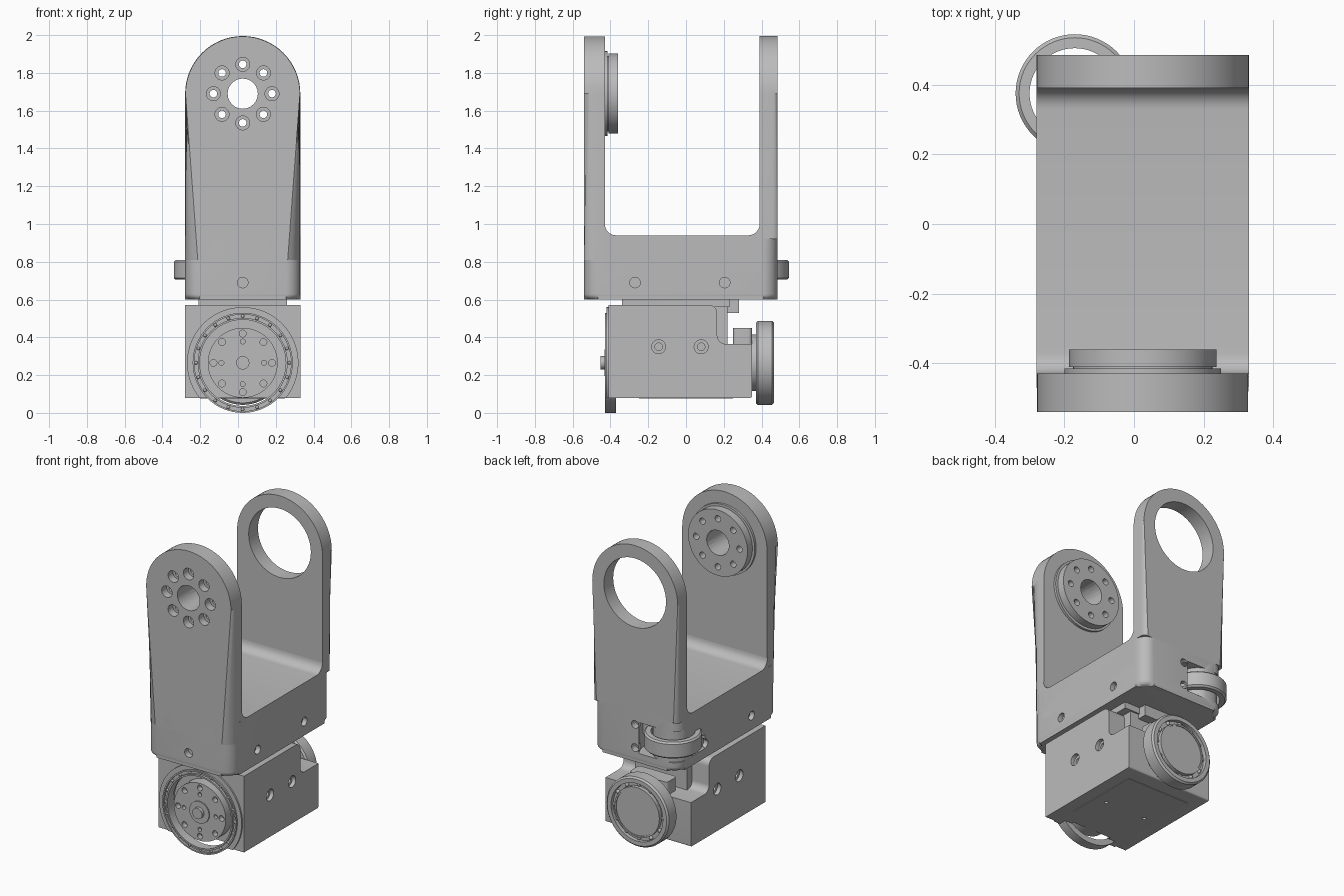
import bpy, bmesh
from math import sin, cos, pi, radians
from mathutils import Vector

old = bpy.data.objects.get("Cube")
if old:
    bpy.data.objects.remove(old, do_unlink=True)

grey = bpy.data.materials.new("machined_grey")
grey.use_nodes = True
grey.diffuse_color = (0.5, 0.5, 0.5, 1)
grey.node_tree.nodes["Principled BSDF"].inputs["Base Color"].default_value = (0.5, 0.5, 0.5, 1)

CX = 0.025            # middle of the bracket
X0, X1 = -0.28, 0.33  # its two sides
ARM_Z = 1.69          # upper pivot height
HUB_Z = 0.265         # lower pivot height
parts = []


def place(axis, u, v, t):
    return Vector({"x": (t, u, v), "y": (u, t, v), "z": (u, v, t)}[axis])


def finish(name, bm, keep=True):
    bmesh.ops.remove_doubles(bm, verts=bm.verts, dist=1e-5)
    bmesh.ops.recalc_face_normals(bm, faces=bm.faces)
    me = bpy.data.meshes.new(name)
    bm.to_mesh(me)
    bm.free()
    me.materials.append(grey)
    ob = bpy.data.objects.new(name, me)
    bpy.context.collection.objects.link(ob)
    if keep:
        parts.append(ob)
    return ob


def rounded(corners, steps=7):
    """Outline of right-angled corners (u, v, radius)."""
    pts = []
    for i, (u, v, r) in enumerate(corners):
        p = Vector((u, v))
        a = (Vector(corners[i - 1][:2]) - p).normalized() * r
        b = (Vector(corners[(i + 1) % len(corners)][:2]) - p).normalized() * r
        if r == 0:
            pts.append(p)
            continue
        for k in range(steps + 1):
            t = k / steps * pi / 2
            pts.append(p + a * (1 - sin(t)) + b * (1 - cos(t)))
    return pts


def rect(u0, u1, v0, v1, r=0):
    return rounded([(u0, v0, r), (u1, v0, r), (u1, v1, r), (u0, v1, r)])


def prism(name, axis, pts, a, b, bevel=0, skip_below=None, keep=True):
    """Extrude an outline from a to b, rounding the rim at a."""
    bm = bmesh.new()
    lo = [bm.verts.new(place(axis, u, v, a)) for u, v in pts]
    hi = [bm.verts.new(place(axis, u, v, b)) for u, v in pts]
    cap = bm.faces.new(lo)
    bm.faces.new(hi)
    for i in range(len(pts)):
        bm.faces.new((lo[i - 1], lo[i], hi[i], hi[i - 1]))
    if bevel:
        rim = [e for e in cap.edges
               if skip_below is None or max(v.co.z for v in e.verts) > skip_below + 0.001]
        bmesh.ops.bevel(bm, geom=rim, offset=bevel, segments=6, profile=0.5, affect="EDGES")
    return finish(name, bm, keep)


def box(name, x, y, z, r=0):
    return prism(name, "z", rect(*x, *y, r), *z)


def lathe_into(bm, axis, u, v, profile, n=64):
    """Spin a closed (radius, depth) profile round an axis."""
    rings = [[bm.verts.new(place(axis, u + r * cos(2 * pi * k / n), v + r * sin(2 * pi * k / n), t))
              for k in range(n)] for r, t in profile]
    for i in range(len(rings)):
        p, q = rings[i - 1], rings[i]
        if profile[i - 1][0] == 0 and profile[i][0] == 0:
            continue
        for k in range(n):
            bm.faces.new((p[k - 1], p[k], q[k], q[k - 1]))


def lathe(name, axis, u, v, profile, keep=True):
    bm = bmesh.new()
    lathe_into(bm, axis, u, v, profile)
    return finish(name, bm, keep)


def cut(ob, cutter):
    mod = ob.modifiers.new("cut", "BOOLEAN")
    mod.object, mod.operation, mod.solver = cutter, "DIFFERENCE", "EXACT"
    mod.use_self = True
    dg = bpy.context.evaluated_depsgraph_get()
    me = bpy.data.meshes.new_from_object(ob.evaluated_get(dg))
    ob.modifiers.clear()
    ob.data = me
    bpy.data.objects.remove(cutter, do_unlink=True)


def drill(ob, axis, holes):
    """Cut stepped holes: (u, v, profile) each."""
    bm = bmesh.new()
    for u, v, profile in holes:
        lathe_into(bm, axis, u, v, profile, 24)
    cut(ob, finish("drill", bm, False))


def plain(r, a, b):
    return [(0, a), (r, a), (r, b), (0, b)]


def stepped(r, a, mid, r2, b):
    return [(0, a), (r, a), (r, mid), (r2, mid), (r2, b), (0, b)]


def circle8(cz, r):
    return [(CX + r * cos(k * pi / 4), cz + r * sin(k * pi / 4)) for k in range(8)]


def arch(base_z, r):
    top = [(CX + r * cos(k * pi / 32), ARM_Z + r * sin(k * pi / 32)) for k in range(33)]
    return [(CX - r, base_z), (CX + r, base_z)] + top


def side_screws(ob, z, r=0.037):
    for s, x in ((1, X1), (-1, X0)):
        drill(ob, "x", [(y, z, stepped(r, x + s * 0.02, x - s * 0.025, 0.02, x - s * 0.08))
                        for y in (-0.145, 0.08)])


# Front arm with bolt circle
front_arm = prism("front_arm", "y", arch(0.81, 0.303), -0.54, -0.43, 0.065, 0.81)
drill(front_arm, "y", [(CX, ARM_Z, plain(0.08, -0.6, -0.3))]
      + [(u, v, stepped(0.037, -0.6, -0.49, 0.02, -0.3)) for u, v in circle8(ARM_Z, 0.155)]
      + [(x, 0.87, stepped(0.04, -0.6, -0.51, 0.03, -0.46)) for x in (-0.115, 0.17)])
# Pivot disc on the inside of the front arm
pivot = lathe("pivot_disc", "y", CX, ARM_Z, [(0, -0.435), (0.225, -0.435), (0.225, -0.415),
              (0.2, -0.415), (0.2, -0.41), (0.212, -0.41), (0.212, -0.36), (0, -0.36)])
drill(pivot, "y", [(CX, ARM_Z, plain(0.08, -0.6, -0.3))]
      + [(u, v, plain(0.02, -0.6, -0.3)) for u, v in circle8(ARM_Z, 0.155)])

# Back arm with a large bearing hole
back_arm = prism("back_arm", "y", arch(0.92, 0.305), 0.485, 0.39, 0.03, 0.92)
cut(back_arm, lathe("bore", "y", CX, ARM_Z, plain(0.222, 0.3, 0.6), False))

# Bracket floor with filleted inner corners
prism("bracket_floor", "x", rounded([(-0.44, 0.75, 0), (0.4, 0.75, 0), (0.4, 1.0, 0), (0.39, 1.0, 0),
      (0.39, 0.94, 0.06), (-0.43, 0.94, 0.06), (-0.43, 1.0, 0), (-0.44, 1.0, 0)]), X0, X1)
base = prism("bracket_base", "z", rect(X0, X1, -0.54, 0.485, 0.075), 0.6, 0.938, 0.03)
side_screws(base, 0.805)
for s, x in ((1, X1), (-1, X0)):
    drill(base, "x", [(y, 0.69, plain(0.028, x + s * 0.02, x - s * 0.03)) for y in (-0.27, 0.205)])
drill(base, "y", [(CX, 0.69, plain(0.028, -0.6, -0.5))]
      + [(CX, z, plain(0.025, 0.44, 0.6)) for z in (0.69, 0.84)])

# Thumb wheel in a slot at the rear corner
RX, RY = -0.17, 0.375
cut(base, lathe("slot", "z", RX, RY, [(0.115, 0.66), (0.2, 0.66), (0.2, 0.86), (0.115, 0.86)], False))
lathe("corner_ring", "z", RX, RY, [(0.13, 0.705), (0.16, 0.705), (0.17, 0.715),
      (0.17, 0.8), (0.16, 0.81), (0.13, 0.81)])

# Servo body with a stepped rear top
body = prism("servo_body", "x", rounded([(-0.41, 0.08, 0), (0.35, 0.08, 0.01), (0.35, 0.365, 0),
             (0.165, 0.365, 0.045), (0.165, 0.572, 0.045), (-0.41, 0.572, 0)]), X0, X1)
side_screws(body, 0.35)
cut(body, lathe("recess", "y", CX, HUB_Z, plain(0.232, -0.5, -0.355), False))
drill(body, "z", [(x, -0.05, plain(0.012, 0, 0.12)) for x in (-0.12, 0.17)])
box("bottom_cover", (-0.2, 0.25), (-0.25, 0.25), (0.076, 0.082)).data.materials[0] = grey
drill(bpy.data.objects["bottom_cover"], "z", [(x, -0.05, plain(0.012, 0, 0.12)) for x in (-0.12, 0.17)])

# Links between servo and bracket
box("neck_plate", (-0.21, 0.26), (-0.34, 0.23), (0.56, 0.61))
box("neck_post", (-0.16, 0.21), (0.1, 0.22), (0.35, 0.6))
box("neck_tab", (-0.1, 0.15), (0.2, 0.28), (0.53, 0.605))
box("bearing_seat", (-0.11, 0.16), (0.25, 0.35), (0.34, 0.45), 0.02)

# Front output flange, ring and hub
flange = lathe("front_flange", "y", CX, HUB_Z, [(0.262, -0.4), (0.295, -0.4), (0.295, -0.42), (0.262, -0.42)])
cut(flange, prism("trim", "z", rect(-1, 1, -1, 1), -0.5, 0.08, keep=False))
lathe("front_ring", "y", CX, HUB_Z, [(0.228, -0.37), (0.265, -0.37), (0.265, -0.43), (0.256, -0.43),
      (0.256, -0.415), (0.238, -0.415), (0.238, -0.43), (0.228, -0.43)])
hub = lathe("output_hub", "y", CX, HUB_Z, [(0, -0.34), (0.185, -0.34), (0.185, -0.425), (0.07, -0.425),
            (0.07, -0.432), (0.035, -0.432), (0.035, -0.452), (0, -0.452)])
drill(hub, "y", [(u, v, plain(0.018, -0.5, -0.39)) for u, v in circle8(HUB_Z, 0.155)]
      + [(u, v, plain(0.013, -0.5, -0.4)) for u, v in circle8(HUB_Z, 0.113)[::2]])

# Rear bearing wheel
lathe("rear_bearing", "y", CX, HUB_Z, [(0, 0.34), (0.15, 0.34), (0.15, 0.37), (0.212, 0.37),
      (0.2225, 0.38), (0.2225, 0.455), (0.212, 0.465), (0.185, 0.465), (0.185, 0.44),
      (0.16, 0.44), (0.16, 0.465), (0.15, 0.465), (0.15, 0.46), (0, 0.46)])

# Bearing balls on both sides
for name, r, y, size, count in (("front_balls", 0.247, -0.418, 0.009, 20), ("rear_balls", 0.1725, 0.443, 0.013, 12)):
    bm = bmesh.new()
    for k in range(count):
        ball = bmesh.ops.create_icosphere(bm, subdivisions=2, radius=size)
        a = 2 * pi * k / count
        bmesh.ops.translate(bm, verts=ball["verts"], vec=(CX + r * cos(a), y, HUB_Z + r * sin(a)))
    finish(name, bm)

bpy.ops.object.select_all(action="DESELECT")
for ob in parts:
    ob.select_set(True)
bpy.context.view_layer.objects.active = parts[0]
bpy.ops.object.shade_smooth_by_angle(angle=radians(30))
